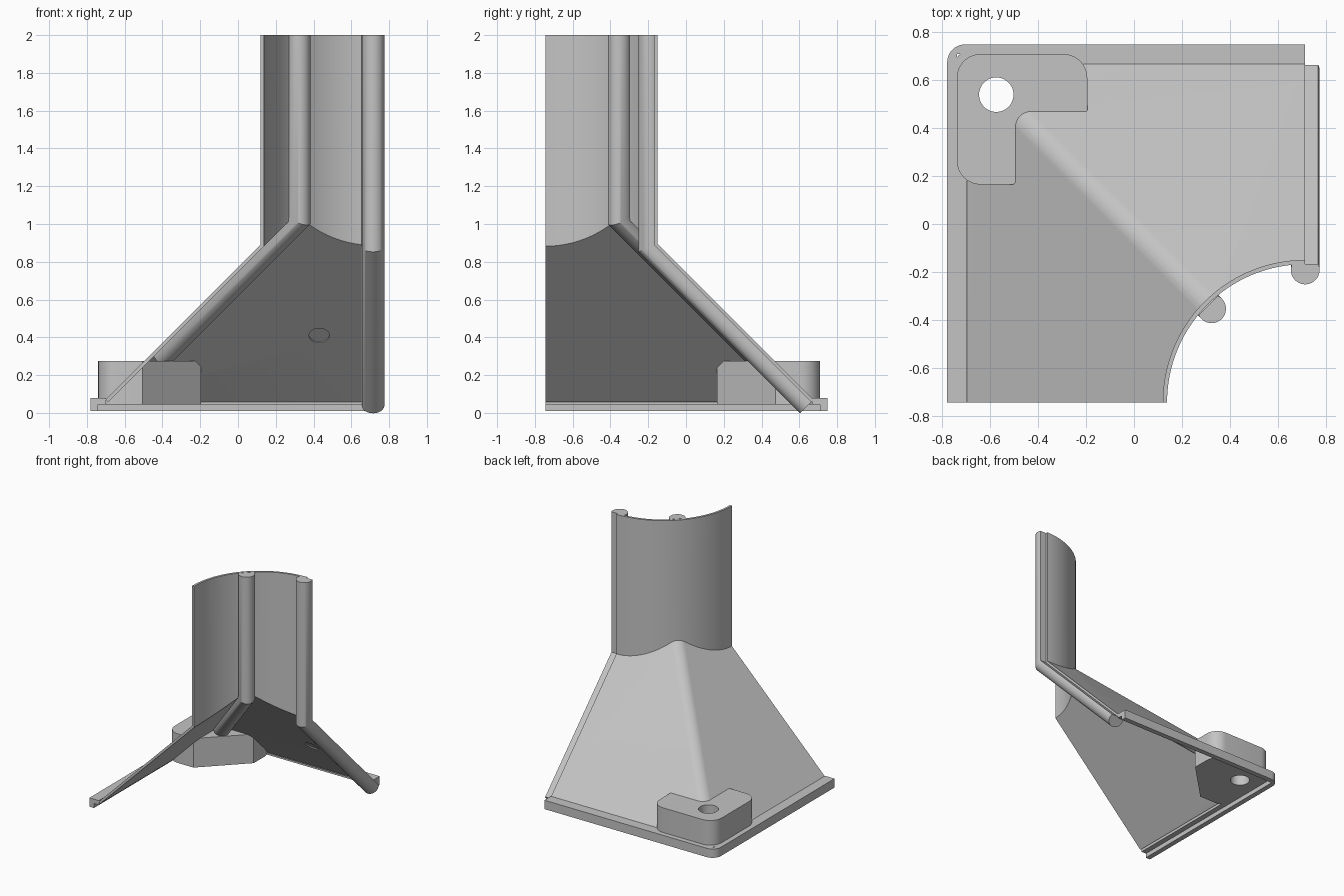
import bpy, bmesh, math
from mathutils import Matrix, Vector

if "Cube" in bpy.data.objects:
    bpy.data.objects.remove(bpy.data.objects["Cube"], do_unlink=True)

grey = bpy.data.materials.new("plain grey")
grey.use_nodes = True
colour = (0.55, 0.55, 0.55, 1)
grey.diffuse_color = colour
grey.node_tree.nodes["Principled BSDF"].inputs["Base Color"].default_value = colour

# Pole centre and wall size, and the edges of the skirt
CX, CY, R, WALL = 0.715, -0.745, 0.595, 0.018
LEFT, BACK, RISE = -0.70, 0.675, 0.07


def finish(bm, name, fix_normals=True):
    if fix_normals:
        bmesh.ops.recalc_face_normals(bm, faces=bm.faces)
    mesh = bpy.data.meshes.new(name)
    bm.to_mesh(mesh)
    bm.free()
    mesh.materials.append(grey)
    ob = bpy.data.objects.new(name, mesh)
    bpy.context.collection.objects.link(ob)
    return ob


def select(ob):
    bpy.ops.object.select_all(action="DESELECT")
    ob.select_set(True)
    bpy.context.view_layer.objects.active = ob


def smooth(ob):
    select(ob)
    bpy.ops.object.shade_smooth_by_angle(angle=math.radians(30))


def apply(ob, kind, **settings):
    mod = ob.modifiers.new(kind, kind)
    for key, value in settings.items():
        setattr(mod, key, value)
    select(ob)
    bpy.ops.object.modifier_apply(modifier=mod.name)


def cut(ob, cutter):
    cutter.hide_render = True
    apply(ob, "BOOLEAN", operation="DIFFERENCE", solver="EXACT", object=cutter)


def cylinder(name, centre, radius, depth, tilt=0, segments=48):
    bm = bmesh.new()
    place = Matrix.Translation(centre) @ Matrix.Rotation(tilt, 4, "X")
    bmesh.ops.create_cone(bm, cap_ends=True, segments=segments, radius1=radius,
                          radius2=radius, depth=depth, matrix=place)
    return finish(bm, name)


def arc(cx, cy, r, start, end, steps=10):
    angles = [math.radians(start + (end - start) * i / steps) for i in range(steps + 1)]
    return [(cx + r * math.cos(a), cy + r * math.sin(a)) for a in angles]


def prism(name, outline, low, high):
    bm = bmesh.new()
    face = bm.faces.new([bm.verts.new((x, y, low)) for x, y in outline])
    ext = bmesh.ops.extrude_face_region(bm, geom=[face])
    top = [v for v in ext["geom"] if isinstance(v, bmesh.types.BMVert)]
    bmesh.ops.translate(bm, verts=top, vec=(0, 0, high - low))
    return finish(bm, name)


def loft(name, rings):
    # Joins closed rings of points and caps both ends
    bm = bmesh.new()
    rows = [[bm.verts.new(p) for p in ring] for ring in rings]
    count = len(rows[0])
    for a, b in zip(rows, rows[1:]):
        for i in range(count):
            j = (i + 1) % count
            bm.faces.new((a[i], a[j], b[j], b[i]))
    bm.faces.new(rows[0])
    bm.faces.new(rows[-1])
    return finish(bm, name)


def skirt_height(x, y):
    return RISE + min(x - LEFT, BACK - y)


# Cutters
pole_cutter = cylinder("pole_cutter", (CX, CY, 1), R - WALL, 3, segments=160)
bolt_cutter = cylinder("bolt_cutter", (-0.575, 0.54, 0.3), 0.072, 1)
pocket_y = 0.31
pocket_z = skirt_height(0.43, pocket_y) - WALL * math.sqrt(2)
pocket_cutter = cylinder("pocket_cutter", (0.43, pocket_y, pocket_z), 0.054, 0.014,
                         tilt=-math.pi / 4)

# Sloping two-sided skirt with a rounded hip
run = 1.08
bm = bmesh.new()
hip_low = bm.verts.new((LEFT, BACK, RISE))
hip_high = bm.verts.new((LEFT + run, BACK - run, RISE + run))
back_low = bm.verts.new((CX, BACK, RISE))
back_high = bm.verts.new((CX, BACK - run, RISE + run))
left_low = bm.verts.new((LEFT, CY, RISE))
left_high = bm.verts.new((LEFT + run, CY, RISE + run))
bm.faces.new((hip_low, hip_high, back_high, back_low))
bm.faces.new((hip_low, left_low, left_high, hip_high))
bm.normal_update()
for f in bm.faces:
    if f.normal.z < 0:
        f.normal_flip()
hip = bm.edges.get((hip_low, hip_high))
bmesh.ops.bevel(bm, geom=[hip], offset=0.053, segments=8, profile=0.5, affect="EDGES")
skirt = finish(bm, "skirt", fix_normals=False)
apply(skirt, "SOLIDIFY", thickness=WALL, offset=-1, use_even_offset=True)
for cutter in (pole_cutter, bolt_cutter, pocket_cutter):
    cut(skirt, cutter)
smooth(skirt)

# Quarter-round pole wall whose foot follows the skirt
rings = []
for (xo, yo), (xi, yi) in zip(arc(CX, CY, R, 90, 180, 40), arc(CX, CY, R - WALL, 90, 180, 40)):
    rings.append([(xo, yo, skirt_height(xo, yo) - 0.02), (xo, yo, 2),
                  (xi, yi, 2), (xi, yi, skirt_height(xi, yi) - 0.02)])
smooth(loft("pole_wall", rings))


def bent_rod(name, angle, slope, level, end, flat, depth=0.042, radius=0.06):
    # A flat-backed rod that runs up the skirt, bends and runs up the wall
    a = math.radians(angle)
    out = Vector((math.cos(a), math.sin(a), 0))
    side = Vector((-math.sin(a), math.cos(a), 0))
    base = Vector((CX, CY, 0))
    up = Vector((0, 0, 1))
    stretch = math.sqrt(1 + slope * slope)
    half = math.degrees(math.asin((depth - flat) / radius))
    section = arc(0, depth, radius, -half, 180 + half, 28)
    foot, bend, top = [], [], []
    for s, d in section:
        start = base + side * s
        foot.append(start + out * (end - d * slope / stretch)
                    + up * (level - slope * end - d / stretch))
        u = R - d
        bend.append(start + out * u + up * (level - slope * u - d * stretch))
        top.append(start + out * u + up * 2)
    smooth(loft(name, [foot, bend, top]))


edge_level = RISE + BACK - CY
hip_level = RISE + CX - LEFT - 0.017
bent_rod("edge_rod", 90, 1, edge_level, BACK - CY, 0.016)
bent_rod("hip_rod", 135, math.sqrt(0.5), hip_level, 1.605, 0.022)


# Stepped rim along the two outer sides
def rim(name, outer, corner, inner, low, high):
    x0, y1 = -0.78 + outer, 0.75 - outer
    x2, y2 = -0.78 + inner, 0.75 - inner
    outline = [(x0, CY)] + arc(x0 + corner, y1 - corner, corner, 180, 90)
    outline += [(CX, y1), (CX, y2), (x2, y2), (x2, CY)]
    smooth(prism(name, outline, low, high))


rim("outer_rim", 0, 0.075, 0.04, 0.01, 0.08)
rim("inner_rim", 0.035, 0.04, 0.082, 0.045, 0.08)

# Corner bolt block with a chamfered inner side
r = 0.1
x0, x1, y0, y1 = -0.74, -0.195, 0.165, 0.71
outline = arc(x0 + r, y0 + r, r, 270, 180) + arc(x0 + r, y1 - r, r, 180, 90)
outline += arc(x1 - r, y1 - r, r, 90, 0)
outline += [(x1, 0.475), (-0.505, y0)]
block = prism("bolt_block", outline, 0.045, 0.275)
cut(block, bolt_cutter)
smooth(block)

for cutter in (pole_cutter, bolt_cutter, pocket_cutter):
    bpy.data.objects.remove(cutter, do_unlink=True)
